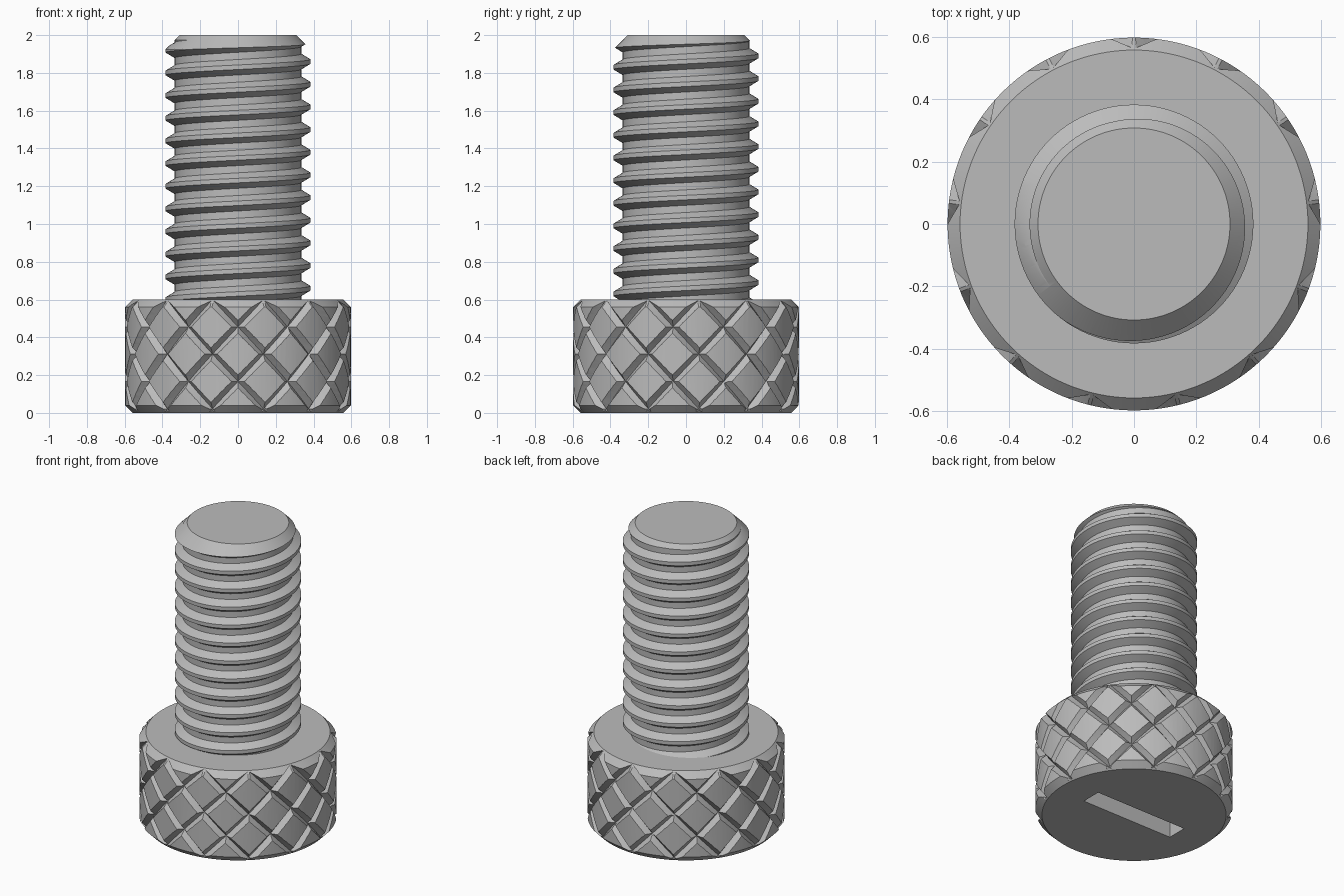
import bpy
import bmesh
import math

HEAD_R, HEAD_H, BEVEL = 0.598, 0.6, 0.04
TOP, TIP_R = 2.0, 0.308
PITCH, ROOT_R, CREST_R = 0.12, 0.335, 0.383
KNURLS = 13
TAU = math.tau

cube = bpy.data.objects.get("Cube")
if cube:
    bpy.data.objects.remove(cube, do_unlink=True)

steel = bpy.data.materials.new("grey steel")
steel.use_nodes = True
grey = (0.5, 0.5, 0.5, 1)
steel.diffuse_color = grey
steel.node_tree.nodes["Principled BSDF"].inputs["Base Color"].default_value = grey


def make_object(name, bm):
    bmesh.ops.recalc_face_normals(bm, faces=bm.faces)
    mesh = bpy.data.meshes.new(name)
    bm.to_mesh(mesh)
    bm.free()
    mesh.materials.append(steel)
    obj = bpy.data.objects.new(name, mesh)
    bpy.context.scene.collection.objects.link(obj)
    return obj


def lathe(name, profile, sides=128):
    """Closed solid of revolution from (radius, height) points."""
    bm = bmesh.new()
    rings = [[bm.verts.new((r * math.cos(TAU * i / sides), r * math.sin(TAU * i / sides), z))
              for i in range(sides)] for r, z in profile]
    for low, high in zip(rings, rings[1:]):
        for i in range(sides):
            j = (i + 1) % sides
            bm.faces.new((low[i], low[j], high[j], high[i]))
    bm.faces.new(rings[0])
    bm.faces.new(rings[-1])
    return make_object(name, bm)


def combine(obj, cutter, operation):
    """Apply a boolean and discard the helper."""
    cutter.hide_render = True
    mod = obj.modifiers.new("cut", "BOOLEAN")
    mod.operation, mod.solver, mod.object = operation, "EXACT", cutter
    bpy.context.view_layer.objects.active = obj
    bpy.ops.object.modifier_apply(modifier=mod.name)
    bpy.data.objects.remove(cutter, do_unlink=True)


def knurl_cutter(hand, steps=24):
    """Set of V-shaped helical bars running one way round the head."""
    bm = bmesh.new()
    depth, half, reach = 0.034, 0.034, 0.09
    apex = HEAD_R - depth
    spread = half / depth * reach / (apex + reach)
    for k in range(KNURLS):
        start = math.pi / 2 + TAU * k / KNURLS
        rings = []
        for s in range(steps + 1):
            z = -0.08 + (HEAD_H + 0.16) * s / steps
            a = start + hand * (z - HEAD_H) / HEAD_R
            section = ((apex, a), (apex + reach, a + spread), (apex + reach, a - spread))
            rings.append([bm.verts.new((r * math.cos(t), r * math.sin(t), z)) for r, t in section])
        for low, high in zip(rings, rings[1:]):
            for i in range(3):
                j = (i + 1) % 3
                bm.faces.new((low[i], low[j], high[j], high[i]))
        bm.faces.new(rings[0])
        bm.faces.new(rings[-1])
    bmesh.ops.triangulate(bm, faces=bm.faces)
    return make_object("knurl_cutter", bm)


def thread(sides=96, turns=16):
    """Right-handed screw surface, closed to a point at both ends."""
    bm = bmesh.new()
    tooth = ((CREST_R, -0.012), (CREST_R, 0.012), (ROOT_R, 0.041), (ROOT_R, 0.079))
    base = 0.66 - 3 * PITCH
    columns = []
    for i in range(sides):
        a = TAU * i / sides
        columns.append([bm.verts.new((r * math.cos(a), r * math.sin(a),
                                      base + dz + PITCH * (t + i / sides)))
                        for t in range(turns) for r, dz in tooth])
    n = len(tooth)
    # The last column meets the first one a full pitch higher
    for i in range(sides):
        a = columns[i]
        b = columns[i + 1] if i + 1 < sides else columns[0][n:]
        for j in range(min(len(a), len(b)) - 1):
            bm.faces.new((a[j], b[j], b[j + 1], a[j + 1]))
    rim = [e for e in bm.edges if e.is_boundary]
    poles = {False: bm.verts.new((0, 0, -0.5)), True: bm.verts.new((0, 0, 3))}
    for e in rim:
        bm.faces.new((*e.verts, poles[e.verts[0].co.z > 1.2]))
    bmesh.ops.triangulate(bm, faces=bm.faces)
    return make_object("threaded_shaft", bm)


# Knurled head with chamfered rims
head = lathe("knurled_head", [(HEAD_R - BEVEL, 0), (HEAD_R, BEVEL),
                              (HEAD_R, HEAD_H - BEVEL), (HEAD_R - BEVEL, HEAD_H)])
for hand in (1, -1):
    combine(head, knurl_cutter(hand), "DIFFERENCE")

# Driver slot in the underside
bm = bmesh.new()
bmesh.ops.create_cube(bm, size=1)
bmesh.ops.scale(bm, vec=(0.68, 0.135, 0.4), verts=bm.verts)
combine(head, make_object("slot_cutter", bm), "DIFFERENCE")

# Threaded shaft trimmed to length with a conical tip
shaft = thread()
envelope = lathe("shaft_envelope", [(0.5, HEAD_H - 0.02), (0.5, TOP + TIP_R - 0.5), (TIP_R, TOP)])
combine(shaft, envelope, "INTERSECT")

# Smooth round surfaces, sharp edges kept
bpy.ops.object.select_all(action="DESELECT")
for obj in (head, shaft):
    obj.select_set(True)
bpy.context.view_layer.objects.active = head
bpy.ops.object.shade_smooth_by_angle(angle=math.radians(25))
